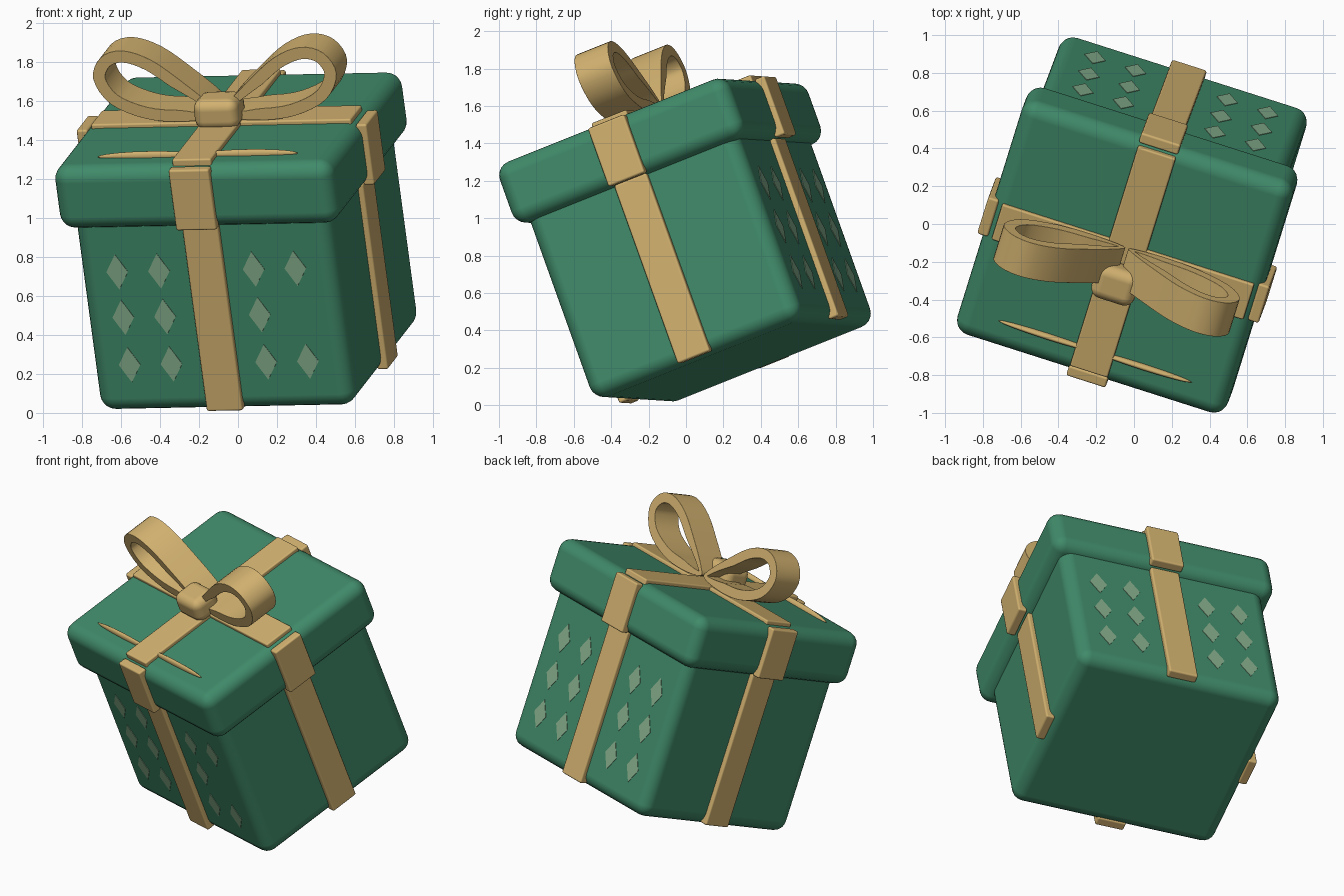
import bpy, bmesh
from math import radians, sin, cos, pi
from mathutils import Matrix, Vector, Euler

cube = bpy.data.objects.get("Cube")
if cube:
    bpy.data.objects.remove(cube, do_unlink=True)

# The whole gift is tilted; every part is modelled upright and then posed
POSE = (Matrix.Translation((0.114, 0.261, 0.233))
        @ Euler((radians(20.9), radians(-1.1), radians(-17.7))).to_matrix().to_4x4())


def material(name, color):
    m = bpy.data.materials.new(name)
    m.use_nodes = True
    m.diffuse_color = (*color, 1)
    m.node_tree.nodes["Principled BSDF"].inputs["Base Color"].default_value = (*color, 1)
    return m


GREEN = material("green_paper", (0.051, 0.255, 0.142))
GOLD = material("gold_ribbon", (0.64, 0.44, 0.16))
PALE = material("pale_green", (0.235, 0.42, 0.26))


def finish(name, bm, mat, bevel=0, segments=3, angle=35):
    bmesh.ops.recalc_face_normals(bm, faces=bm.faces)
    mesh = bpy.data.meshes.new(name)
    bm.to_mesh(mesh)
    bm.free()
    mesh.materials.append(mat)
    obj = bpy.data.objects.new(name, mesh)
    bpy.context.collection.objects.link(obj)
    obj.matrix_world = POSE
    if bevel:
        mod = obj.modifiers.new("rounded_edges", "BEVEL")
        mod.width = bevel
        mod.segments = segments
        mod.limit_method = "ANGLE"
        mod.angle_limit = radians(50)
        mod.harden_normals = True
    for p in mesh.polygons:
        p.use_smooth = bool(bevel)
    return obj


def box(name, low, high, mat, bevel, segments=3):
    low, high = Vector(low), Vector(high)
    bm = bmesh.new()
    bmesh.ops.create_cube(bm, size=1)
    bmesh.ops.scale(bm, vec=high - low, verts=bm.verts)
    bmesh.ops.translate(bm, vec=(low + high) / 2, verts=bm.verts)
    return finish(name, bm, mat, bevel, segments)


# Box and lid: half width, half depth
BX, BY = 0.688, 0.628
LX, LY = 0.752, 0.691
LID_LOW, LID_TOP = 1.021, 1.367
box("box_body", (-BX, -BY, 0), (BX, BY, 1.1), GREEN, 0.08, 5)
box("lid", (-LX, -LY, LID_LOW), (LX, LY, LID_TOP), GREEN, 0.08, 5)

# Ribbon strips on the four sides
T = 0.03


def side_strips(label, hx, hy, half, low, high):
    for s, side in ((-1, "front"), (1, "back")):
        y = sorted((s * (hy - T), s * (hy + T)))
        box(f"{side}_{label}", (-half, y[0], low), (half, y[1], high), GOLD, 0.012, 2)
    for s, side in ((-1, "right"), (1, "left")):
        x = sorted((s * (hx - T), s * (hx + T)))
        box(f"{side}_{label}", (x[0], -half, low), (x[1], half, high), GOLD, 0.012, 2)


side_strips("body_ribbon", BX, BY, 0.097, 0.01, 1.03)
side_strips("lid_ribbon", LX, LY, 0.109, LID_LOW + 0.005, 1.36)

# Crossed ribbon on the lid
box("lid_top_ribbon_long", (-0.7, -0.105, LID_TOP - T), (0.7, 0.105, LID_TOP + 0.022), GOLD, 0.01, 2)
box("lid_top_ribbon_deep", (-0.105, -0.65, LID_TOP - T), (0.105, 0.65, LID_TOP + 0.025), GOLD, 0.01, 2)

# Knot
box("bow_knot", (-0.12, -0.195, LID_TOP), (0.12, 0.0, LID_TOP + 0.165), GOLD, 0.055, 4)


def smooth_loop(points, steps):
    # Closed Catmull-Rom curve through the points
    out, n = [], len(points)
    for i in range(n):
        a, b, c, d = (Vector(points[(i + k) % n]) for k in (-1, 0, 1, 2))
        for j in range(steps):
            t = j / steps
            out.append(0.5 * (2 * b + (c - a) * t + (2 * a - 5 * b + 4 * c - d) * t * t
                              + (3 * b - a - 3 * c + d) * t ** 3))
    return out


# Bow loops: a teardrop band with thickness, spanning the depth of the ribbon
OUTLINE = [(0.02, 0.05), (0.2, 0.025), (0.4, 0.045), (0.58, 0.13), (0.655, 0.27),
           (0.6, 0.385), (0.48, 0.42), (0.33, 0.365), (0.17, 0.235), (0.04, 0.11)]


def bow_loop(name, side):
    outer = smooth_loop(OUTLINE, 4)
    n = len(outer)
    rings = []
    bm = bmesh.new()
    for inset, y in ((0, -0.1), (0, 0.1), (1, 0.1), (1, -0.1)):
        ring = []
        for i, p in enumerate(outer):
            tangent = (outer[(i + 1) % n] - outer[i - 1]).normalized()
            depth = 0.065 * min(1, 0.35 + p.x * 3)
            q = p + inset * depth * Vector((-tangent.y, tangent.x))
            ring.append(bm.verts.new((side * q.x, y, LID_TOP + q.y)))
        rings.append(ring)
    for k in range(4):
        a, b = rings[k], rings[(k + 1) % 4]
        for i in range(n):
            j = (i + 1) % n
            bm.faces.new((a[i], a[j], b[j], b[i]))
    finish(name, bm, GOLD, 0.012, 2)


bow_loop("bow_loop_left", 1)
bow_loop("bow_loop_right", -1)

# Thin ribbon tails lying across the front of the lid
for s, side in ((1, "left"), (-1, "right")):
    bm = bmesh.new()
    bmesh.ops.create_uvsphere(bm, u_segments=16, v_segments=10, radius=1)
    bmesh.ops.scale(bm, vec=(0.275, 0.016, 0.026), verts=bm.verts)
    bmesh.ops.translate(bm, vec=(s * 0.265, -0.535, LID_TOP + 0.004), verts=bm.verts)
    tail = finish("bow_tail_" + side, bm, GOLD)
    for p in tail.data.polygons:
        p.use_smooth = True

# Diamond pattern on the front and back
for s, side in ((-1, "front"), (1, "back")):
    bm = bmesh.new()
    for z in (0.775, 0.525, 0.265):
        for x in (-0.485, -0.26, 0.25, 0.475):
            if side == "front" and x > 0.4 and 0.4 < z < 0.6:
                continue
            y = s * (BY + 0.003)
            corners = [(x + 0.058 * cos(a), y, z + 0.096 * sin(a)) for a in (0, pi / 2, pi, 3 * pi / 2)]
            face = bm.faces.new([bm.verts.new(c) for c in corners])
            extruded = bmesh.ops.extrude_face_region(bm, geom=[face])["geom"]
            bmesh.ops.translate(bm, vec=(0, -s * 0.006, 0),
                                verts=[g for g in extruded if isinstance(g, bmesh.types.BMVert)])
    finish(side + "_diamonds", bm, PALE)
